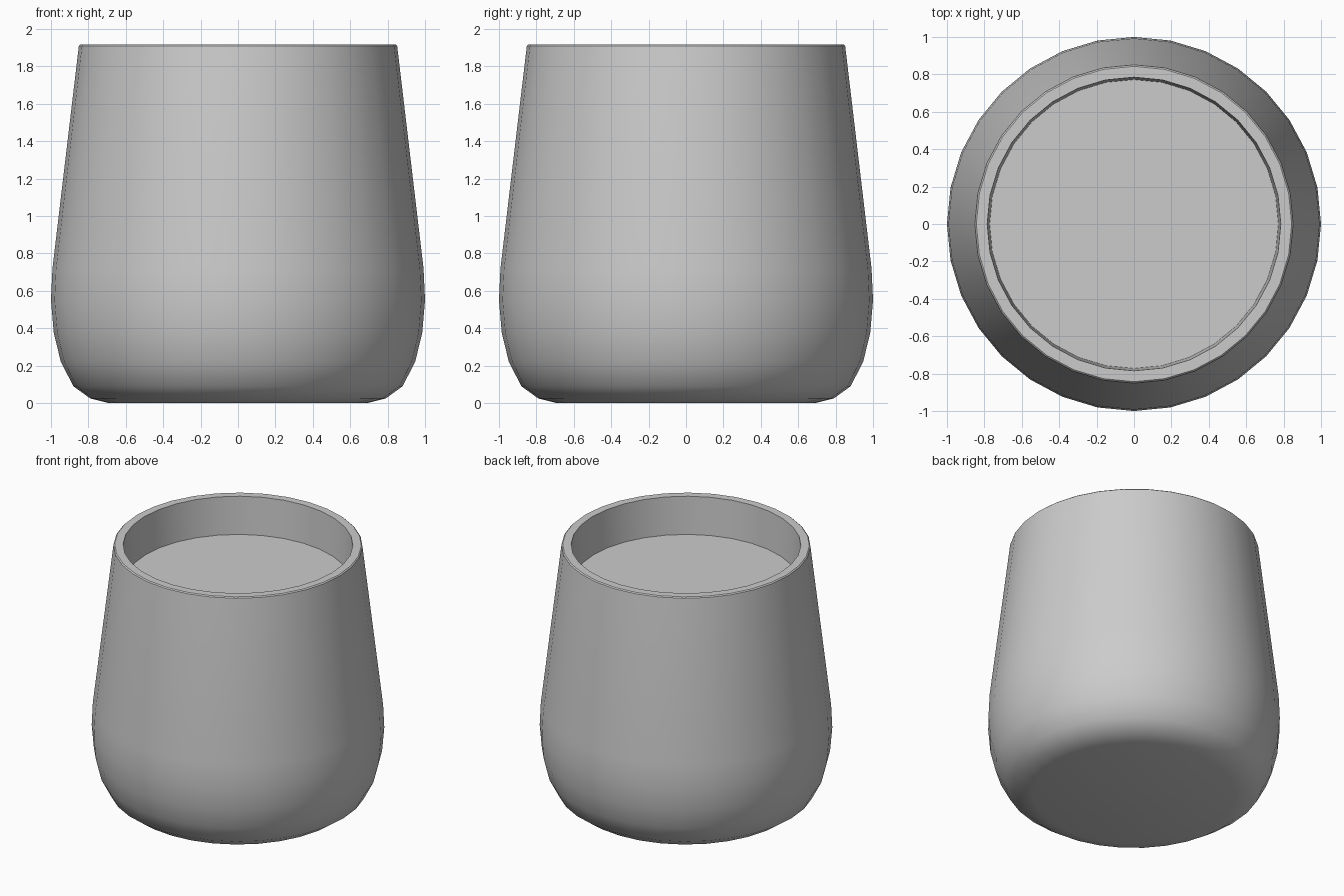
import bpy, bmesh, math

if "Cube" in bpy.data.objects:
    bpy.data.objects.remove(bpy.data.objects["Cube"])

SIDES = 32


def lathe(name, profile, cap_start=False, cap_end=False):
    """Revolve (radius, z) points around z, with optional flat end caps."""
    bm = bmesh.new()
    rings = []
    for r, z in profile:
        rings.append([bm.verts.new((r * math.cos(2 * math.pi * i / SIDES),
                                    r * math.sin(2 * math.pi * i / SIDES), z))
                      for i in range(SIDES)])
    for a, b in zip(rings, rings[1:]):
        for i in range(SIDES):
            j = (i + 1) % SIDES
            bm.faces.new((a[i], a[j], b[j], b[i]))
    if cap_start:
        bm.faces.new(rings[0][::-1])
    if cap_end:
        bm.faces.new(rings[-1])
    mesh = bpy.data.meshes.new(name)
    bm.to_mesh(mesh)
    bm.free()
    obj = bpy.data.objects.new(name, mesh)
    bpy.context.collection.objects.link(obj)
    bpy.context.view_layer.objects.active = obj
    obj.select_set(True)
    bpy.ops.object.shade_smooth_by_angle(angle=math.radians(35))
    obj.select_set(False)
    return obj


# Cup: rounded base, tapering wall, thin rim and inner wall down to the filling
lathe("cup", [
    (0.69, 0.0), (0.79, 0.025), (0.88, 0.09), (0.947, 0.22),
    (0.985, 0.375), (1.0, 0.55), (0.992, 0.72),
    (0.851, 1.91), (0.843, 1.917), (0.785, 1.917), (0.772, 1.635),
], cap_start=True)

# Flat filling surface inside the cup
lathe("filling", [(0.772, 1.635)], cap_end=True)
